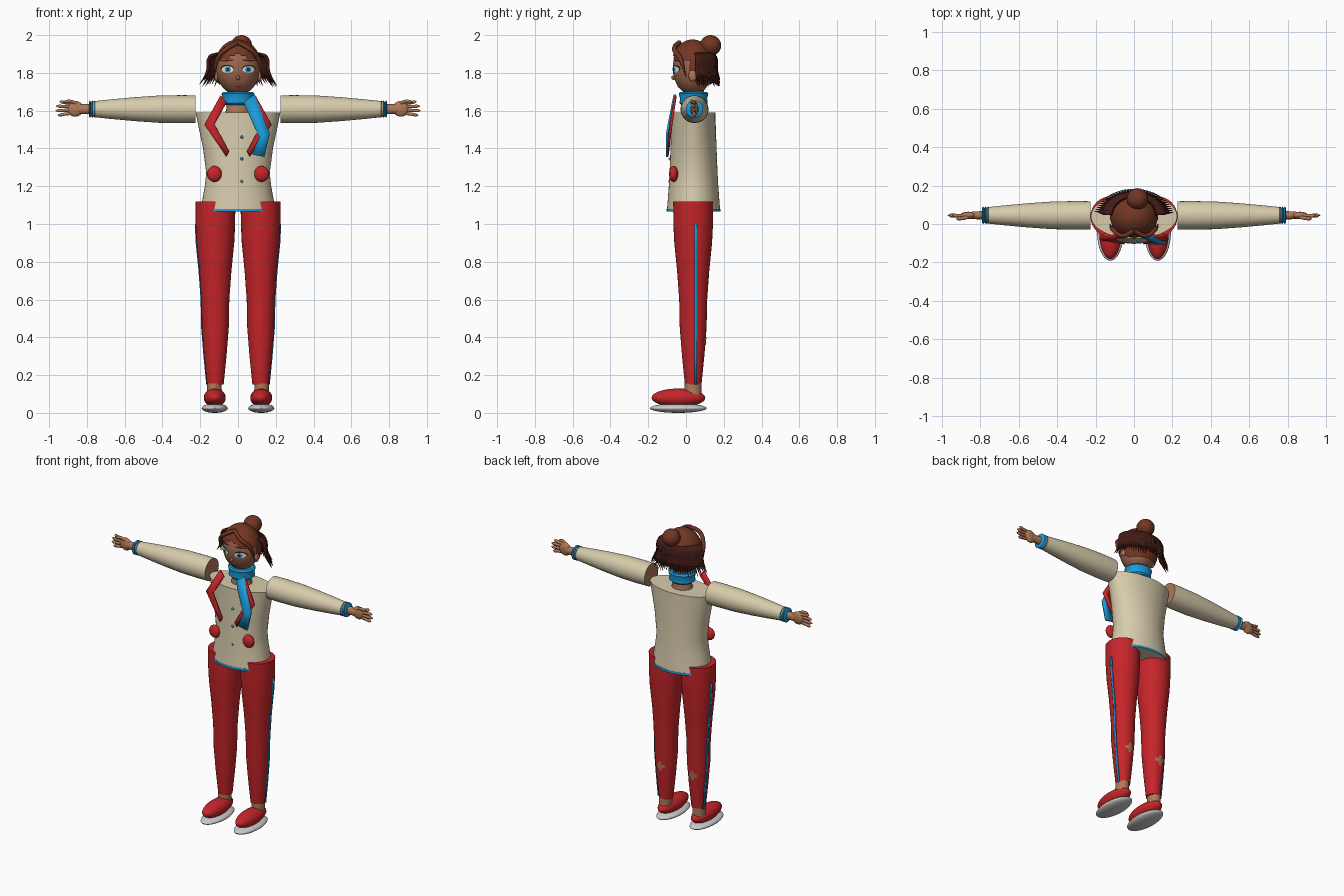
import bpy, bmesh, math, random
from math import sin, cos, pi, sqrt
from mathutils import Vector

cube = bpy.data.objects.get("Cube")
if cube:
    bpy.data.objects.remove(cube, do_unlink=True)
random.seed(4)


def material(name, r, g, b):
    m = bpy.data.materials.new(name)
    m.use_nodes = True
    m.diffuse_color = (r, g, b, 1)
    m.node_tree.nodes["Principled BSDF"].inputs["Base Color"].default_value = (r, g, b, 1)
    return m


CREAM = material("cream cloth", .68, .60, .41)
RED = material("red cloth", .56, .018, .022)
BLUE = material("bright blue", .01, .33, .70)
SKIN = material("skin", .43, .19, .095)
FACE = material("face skin", .33, .13, .07)
HAIR = material("brown hair", .17, .037, .017)
DARK_HAIR = material("dark hair", .055, .011, .008)
SOLE = material("sole grey", .60, .60, .60)
WHITE = material("eye white", .85, .85, .85)
BLACK = material("dark line", .02, .01, .01)


def finish(bm, name, mats, thick=0):
    mesh = bpy.data.meshes.new(name)
    bmesh.ops.recalc_face_normals(bm, faces=bm.faces)
    bm.to_mesh(mesh)
    bm.free()
    for m in mats:
        mesh.materials.append(m)
    ob = bpy.data.objects.new(name, mesh)
    bpy.context.collection.objects.link(ob)
    bpy.ops.object.select_all(action='DESELECT')
    ob.select_set(True)
    bpy.context.view_layer.objects.active = ob
    bpy.ops.object.shade_smooth_by_angle(angle=math.radians(40))
    if thick:
        mod = ob.modifiers.new("Thickness", 'SOLIDIFY')
        mod.thickness, mod.offset = thick, 0
    return ob


def loft(name, rings, mats, axis='z', centre=(0, 0), n=32):
    """Closed tube through rings (position, radius a, radius b); the first cap takes the last material."""
    bm = bmesh.new()
    rows = []
    for p, a, b in rings:
        row = []
        for i in range(n):
            u, v = centre[0] + a * cos(2 * pi * i / n), centre[1] + b * sin(2 * pi * i / n)
            row.append(bm.verts.new((u, v, p) if axis == 'z' else (p, u, v)))
        rows.append(row)
    for lo, hi in zip(rows, rows[1:]):
        for i in range(n):
            bm.faces.new((lo[i], lo[(i + 1) % n], hi[(i + 1) % n], hi[i]))
    bm.faces.new(rows[0]).material_index = len(mats) - 1
    bm.faces.new(rows[-1])
    return finish(bm, name, mats)


def ball(name, centre, radii, mat, keep=None, n=32):
    bm = bmesh.new()
    bmesh.ops.create_uvsphere(bm, u_segments=n, v_segments=n * 3 // 4, radius=1)
    for v in bm.verts:
        v.co = Vector([c + r * x for c, r, x in zip(centre, radii, v.co)])
    if keep:
        drop = [f for f in bm.faces if not keep(*f.calc_center_median())]
        bmesh.ops.delete(bm, geom=drop, context='FACES')
    return finish(bm, name, [mat])


def ribbon(name, left, right, mat, thick=.012):
    bm = bmesh.new()
    rows = [(bm.verts.new(a), bm.verts.new(b)) for a, b in zip(left, right)]
    for (a, b), (c, d) in zip(rows, rows[1:]):
        bm.faces.new((a, b, d, c))
    return finish(bm, name, [mat], thick)


def patch(name, place, radius, mat, n=24):
    """Disc of two rings wrapped on a surface; radius(angle) gives the outline offset."""
    bm = bmesh.new()
    mid = bm.verts.new(place(0, 0))
    rows = []
    for k in (.5, 1):
        offs = [radius(2 * pi * i / n) for i in range(n)]
        rows.append([bm.verts.new(place(k * x, k * z)) for x, z in offs])
    for i in range(n):
        j = (i + 1) % n
        bm.faces.new((mid, rows[0][i], rows[0][j]))
        bm.faces.new((rows[0][i], rows[1][i], rows[1][j], rows[0][j]))
    return finish(bm, name, [mat])


def strands(name, paths, depth, mat):
    cu = bpy.data.curves.new(name, 'CURVE')
    cu.dimensions, cu.bevel_depth, cu.bevel_resolution, cu.resolution_u = '3D', depth, 1, 4
    for path in paths:
        sp = cu.splines.new('BEZIER')
        sp.bezier_points.add(len(path) - 1)
        for i, (bp, co) in enumerate(zip(sp.bezier_points, path)):
            bp.co = co
            bp.handle_left_type = bp.handle_right_type = 'AUTO'
            bp.radius = 1 if i < len(path) - 1 else .12
    cu.use_fill_caps = True
    cu.materials.append(mat)
    ob = bpy.data.objects.new(name, cu)
    bpy.context.collection.objects.link(ob)
    return ob


# Jacket with hem, buttons and neck
MID = (0, .04)
loft("jacket", [(1.07, .197, .141), (1.12, .19, .137), (1.2, .176, .131), (1.27, .168, .127),
                (1.4, .185, .122), (1.5, .206, .118), (1.59, .224, .116)], [CREAM], centre=MID, n=48)
loft("jacket_hem", [(1.066, .199, .143), (1.08, .198, .142)], [BLUE, CREAM], centre=MID, n=48)
for i, z in enumerate((1.225, 1.345, 1.46)):
    ball(f"button_{i + 1}", (.02, -.085, z), (.008, .008, .008), BLUE, n=12)
loft("neck", [(1.55, .075, .065), (1.62, .06, .055), (1.74, .055, .055)], [SKIN], centre=MID)
loft("scarf_wrap", [(1.63, .07, .065), (1.64, .083, .074), (1.665, .08, .072), (1.69, .088, .078),
                    (1.7, .078, .07)], [BLUE], centre=MID)
ribbon("scarf_tail", [(.03, -.06, 1.645), (.112, -.1, 1.46), (.075, -.1, 1.368)],
       [(.088, -.06, 1.685), (.168, -.1, 1.48), (.14, -.1, 1.355)], BLUE)

# Trouser leg profile
LEG_X, LEG_Y = .12, .038
LEG = [(.15, .044), (.3, .059), (.45, .071), (.6, .074), (.75, .085), (.9, .1), (1.0, .105), (1.12, .106)]


def leg_radius(z):
    for (z0, r0), (z1, r1) in zip(LEG, LEG[1:]):
        if z <= z1:
            return r0 + (r1 - r0) * (z - z0) / (z1 - z0)


for s, side in ((1, "left"), (-1, "right")):
    # Lapel and pocket
    ribbon(side + "_lapel", [(s * .092, -.055, 1.68), (s * .178, -.078, 1.525), (s * .062, -.098, 1.358)],
           [(s * .06, -.062, 1.645), (s * .125, -.085, 1.53), (s * .048, -.1, 1.385)], RED)
    ball(side + "_pocket", (s * .125, -.066, 1.265), (.039, .024, .042), RED)

    # Sleeve with bare inner end, cuff bands and hand
    ARM = (.045, 1.608)
    loft(side + "_sleeve", [(s * x, r, r) for x, r in
                            ((.225, .073), (.3, .074), (.42, .072), (.55, .063), (.68, .051), (.775, .041))],
         [CREAM, SKIN], 'x', ARM)
    for i in range(3):
        x = .758 + .013 * i
        loft(f"{side}_cuff_band_{i + 1}", [(s * (x - .006), .038, .038), (s * x, .046, .046),
                                           (s * (x + .006), .038, .038)], [BLUE], 'x', ARM)
    loft(side + "_wrist", [(s * .77, .024, .026), (s * .85, .018, .026)], [SKIN], 'x', ARM, 20)
    ball(side + "_palm", (s * .862, .045, 1.61), (.042, .019, .042), SKIN, n=20)
    fingers = []
    for i, reach in enumerate((.945, .965, .968, .955)):
        t = 1.5 - i
        fingers.append([(s * .87, .045, 1.612 + t * .017), (s * .915, .043, 1.612 + t * .02),
                        (s * reach, .045, 1.612 + t * .025)])
    fingers.append([(s * .85, .04, 1.635), (s * .89, .03, 1.65), (s * .925, .027, 1.646)])
    for path in fingers:
        path.insert(2, tuple(Vector(path[1]).lerp(Vector(path[2]), .7)))
    strands(side + "_fingers", fingers, .0095, SKIN)

    # Leg, side stripe, torn patch behind the calf
    loft(side + "_trouser_leg", [(z, r, r * 1.0) for z, r in LEG], [RED], centre=(s * LEG_X, LEG_Y))
    zs = [z for z, r in LEG[:-1]]
    edge = [[(s * (LEG_X + leg_radius(z) + .001), LEG_Y + .014 + d, z) for z in zs] for d in (-.007, .007)]
    ribbon(side + "_leg_stripe", *edge, BLUE, .006)

    def on_calf(dx, dz):
        r = leg_radius(.38 + dz) + .003
        return (s * LEG_X + dx, LEG_Y + sqrt(r * r - dx * dx), .38 + dz)

    def torn(a):
        k = .042 * (.75 + .25 * cos(4 * a)) * (1 if round(a * 12 / pi) % 2 else .75)
        return k * cos(a), k * sin(a)

    patch(side + "_torn_patch", on_calf, torn, SKIN)

    # Ankle and shoe
    loft(side + "_ankle", [(.09, .04, .046), (.155, .038, .045)], [SKIN], centre=(s * .125, .037))
    ball(side + "_shoe", (s * .123, -.04, .08), (.058, .142, .049), RED)
    ball(side + "_sole", (s * .123, -.041, .025), (.069, .15, .025), SOLE)

# Head
HC, HR = (0, .035, 1.825), (.116, .105, .142)
ball("head", HC, HR, FACE, n=40)


def face_mark(name, x, z, rx, rz, mat, lift, tilt=0):
    def place(dx, dz):
        px, pz = x + dx, z + dz + tilt * dx
        q = 1 - (px / HR[0]) ** 2 - ((pz - HC[2]) / HR[2]) ** 2
        return (px, HC[1] - HR[1] * sqrt(q) - lift, pz)
    patch(name, place, lambda a: (rx * cos(a), rz * sin(a)), mat)


for s, side in ((1, "left"), (-1, "right")):
    face_mark(side + "_lashes", s * .057, 1.822, .036, .021, BLACK, .002)
    face_mark(side + "_eye", s * .056, 1.818, .032, .018, WHITE, .004)
    face_mark(side + "_iris", s * .054, 1.818, .016, .017, BLUE, .006)
    face_mark(side + "_pupil", s * .054, 1.818, .007, .008, BLACK, .008)
    face_mark(side + "_eyebrow", s * .055, 1.866, .034, .005, DARK_HAIR, .003, -s * .1)
    ball(side + "_ear", (s * .114, .035, 1.785), (.012, .022, .03), SKIN, n=16)
ball("nose", (0, -.066, 1.775), (.01, .012, .012), FACE, n=16)
face_mark("mouth", 0, 1.728, .022, .005, RED, .003)

# Hair cap cut away over the face, bun, front locks, loose strands behind
ball("hair_cap", HC, (.126, .117, .152), HAIR, n=48,
     keep=lambda x, y, z: z > (1.90 - .35 * abs(x) if y < .015 else 1.81 if y < .055 else 1.74))
ball("hair_bun", (.018, .13, 1.945), (.056, .056, .055), HAIR)
strands("front_locks", [[(0, -.035, 1.962), (s * .06, -.062, 1.928), (s * .108, -.03, 1.875),
                         (s * .125, .0, 1.78)] for s in (-1, 1)], .013, HAIR)
paths = []
for layer in range(2):
    for i in range(35):
        a = math.radians(8 + 164 * (i + layer / 2) / 34.5)
        tip = 1.725 + layer * .03 + random.uniform(0, .025)
        steps = ((.115, .10, 1.9), (.152, .116, 1.885), (.163, .122, 1.81), (.207 - layer * .02, .14, tip))
        paths.append([(rx * cos(a), .04 + ry * sin(a), z) for rx, ry, z in steps])
strands("loose_back_hair", paths, .009, DARK_HAIR)
